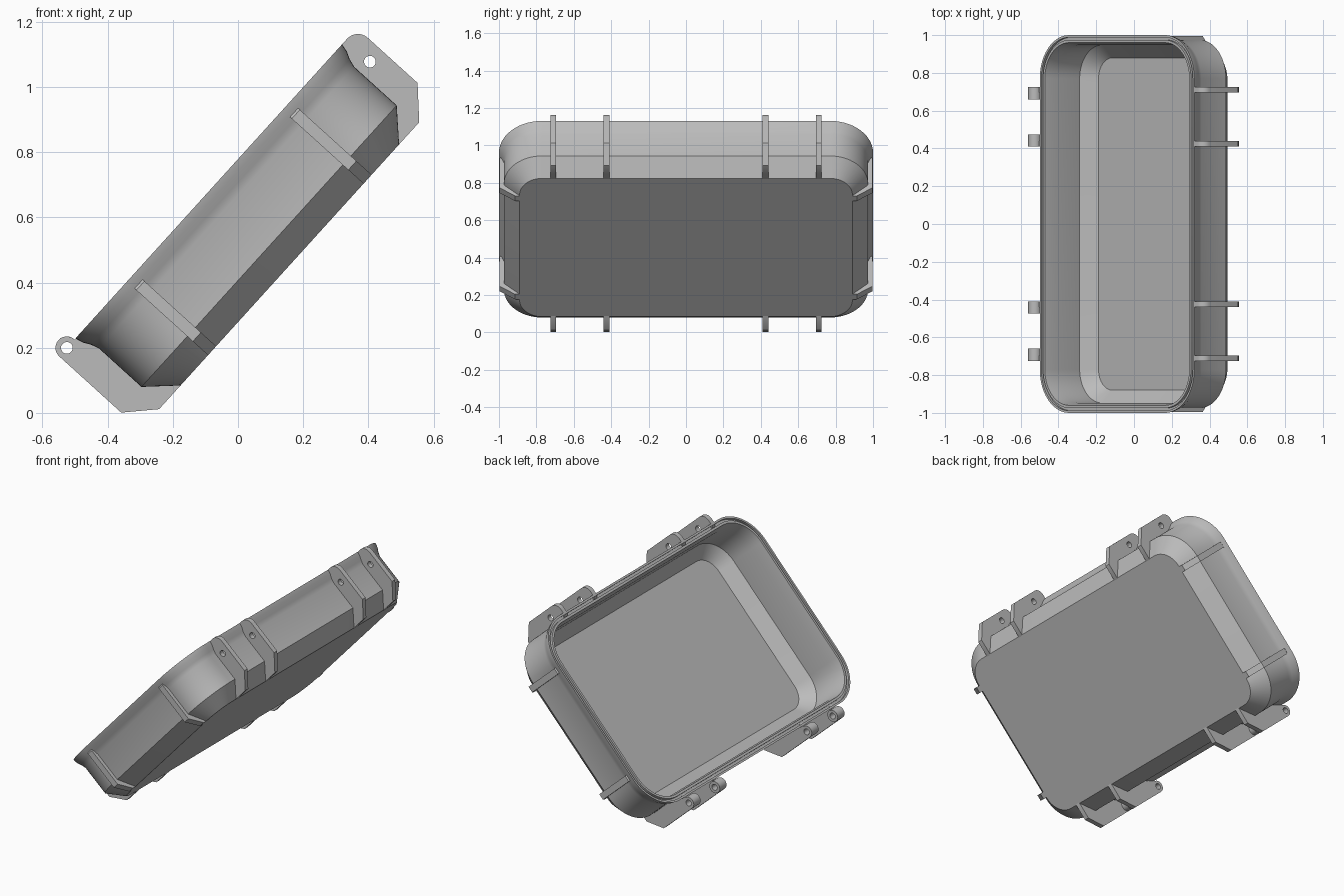
import bpy
import bmesh
from math import cos, sin, pi, radians
from mathutils import Matrix, Vector

cube = bpy.data.objects.get("Cube")
if cube:
    bpy.data.objects.remove(cube, do_unlink=True)

# One plain grey for the whole tray
grey = bpy.data.materials.new("grey_plastic")
grey.use_nodes = True
grey.diffuse_color = (0.5, 0.5, 0.5, 1)
grey.node_tree.nodes["Principled BSDF"].inputs["Base Color"].default_value = (0.5, 0.5, 0.5, 1)

# Tilted frame: U runs along the short side, W points out of the opening
TILT = radians(47.8)
U = Vector((cos(TILT), 0, sin(TILT)))
V = Vector((0, 1, 0))
W = Vector((-sin(TILT), 0, cos(TILT)))
CENTRE = U * 0.443
HALF_U, HALF_V, RADIUS = 0.609, 1.0, 0.23


def frame(x, y, z, origin):
    """World matrix with the given axes and origin."""
    m = Matrix((x, y, z)).transposed().to_4x4()
    m.translation = origin
    return m


def finish(obj):
    """Bake the placement, add the material and shade by angle."""
    if not obj.data.materials:
        obj.data.materials.append(grey)
    bpy.ops.object.select_all(action='DESELECT')
    obj.select_set(True)
    bpy.context.view_layer.objects.active = obj
    if obj.type == 'CURVE':
        bpy.ops.object.convert(target='MESH')
    obj = bpy.context.view_layer.objects.active
    bpy.ops.object.transform_apply(location=True, rotation=True, scale=True)
    bpy.ops.object.shade_smooth_by_angle(angle=radians(30))
    return obj


def plate(name, outlines, thickness, matrix):
    """Flat plate from closed outlines; inner outlines become holes."""
    curve = bpy.data.curves.new(name, 'CURVE')
    curve.dimensions = '2D'
    curve.fill_mode = 'BOTH'
    curve.extrude = thickness / 2
    for outline in outlines:
        spline = curve.splines.new('POLY')
        spline.points.add(len(outline) - 1)
        for point, (a, b) in zip(spline.points, outline):
            point.co = (a, b, 0, 1)
        spline.use_cyclic_u = True
    obj = bpy.data.objects.new(name, curve)
    bpy.context.collection.objects.link(obj)
    obj.matrix_world = matrix
    return finish(obj)


def arc(cx, cy, r, start, end, steps):
    return [(cx + r * cos(start + (end - start) * i / steps),
             cy + r * sin(start + (end - start) * i / steps)) for i in range(steps + 1)]


def circle(cx, cy, r):
    return arc(cx, cy, r, 0, 2 * pi, 24)[:-1]


def rounded_ring(inset):
    """Rounded rectangle shrunk by inset."""
    r = RADIUS - inset
    points = []
    for k, (su, sv) in enumerate(((1, 1), (-1, 1), (-1, -1), (1, -1))):
        points += arc(su * (HALF_U - RADIUS), sv * (HALF_V - RADIUS), r,
                      k * pi / 2, (k + 1) * pi / 2, 14)
    return points


# Shell section as (inset, height): outside, grooved rim, inside
section = [(0.11, 0.187), (0.026, 0.273), (0.026, 0.449), (0.018, 0.475),
           (0.006, 0.498), (0, 0.523),
           (0.012, 0.523), (0.012, 0.508), (0.026, 0.508), (0.026, 0.523),
           (0.04, 0.523), (0.052, 0.449), (0.052, 0.285), (0.12, 0.212)]
bm = bmesh.new()
rings = [[bm.verts.new(CENTRE + U * a + V * b + W * height) for a, b in rounded_ring(inset)]
         for inset, height in section]
for low, high in zip(rings, rings[1:]):
    for i in range(len(low)):
        j = (i + 1) % len(low)
        bm.faces.new((low[i], low[j], high[j], high[i]))
bm.faces.new(rings[0])
bm.faces.new(rings[-1])
bmesh.ops.recalc_face_normals(bm, faces=bm.faces)
mesh = bpy.data.meshes.new("tray_shell")
bm.to_mesh(mesh)
bm.free()
shell = bpy.data.objects.new("tray_shell", mesh)
bpy.context.collection.objects.link(shell)
finish(shell)

# Edge shared by both kinds of lug, tucked into the wall and chamfer
root = [(0.572, 0.5), (0.572, 0.28), (0.487, 0.191), (0.494, 0.187)]
latch_outline = root + [(0.591, 0.187), (0.677, 0.272)] + arc(0.632, 0.478, 0.045, 0, pi / 2, 8) + [(0.6, 0.523)]
latch_hole = circle(0.627, 0.424, 0.018)

# Hinge lugs end in a round eye level with the rim
eye = (0.648, 0.523)
hinge_outline = root + [(0.597, 0.187), (0.683, 0.266)] + arc(*eye, 0.035, 0, pi, 14) + [(0.605, 0.515)]
hinge_hole = circle(*eye, 0.018)

for side, end in ((-1, "front"), (1, "back")):
    for place, offset, inward in (("outer", 0.71, -1), ("inner", 0.425, 1)):
        at = CENTRE + V * side * offset
        plate(f"latch_lug_{end}_{place}", [latch_outline, latch_hole], 0.03,
              frame(U, W, -V, at))
        plate(f"hinge_lug_{end}_{place}", [hinge_outline, hinge_hole], 0.03,
              frame(-U, W, V, at))
        # Boss on the facing side of each hinge lug
        plate(f"hinge_boss_{end}_{place}", [circle(*eye, 0.035), hinge_hole], 0.035,
              frame(-U, W, V, at + V * side * inward * 0.0325))

# Two slim ribs wrap each end wall and its chamfer
rib_outline = [(0.988, 0.495), (0.996, 0.484), (0.996, 0.25), (0.915, 0.187),
               (0.885, 0.187), (0.885, 0.192), (0.965, 0.275), (0.965, 0.46)]
for side, end in ((-1, "front"), (1, "back")):
    for shift, place in ((-0.355, "low"), (0.355, "high")):
        plate(f"end_rib_{end}_{place}", [rib_outline], 0.037,
              frame(V * side, W, U * side, CENTRE + U * shift))
